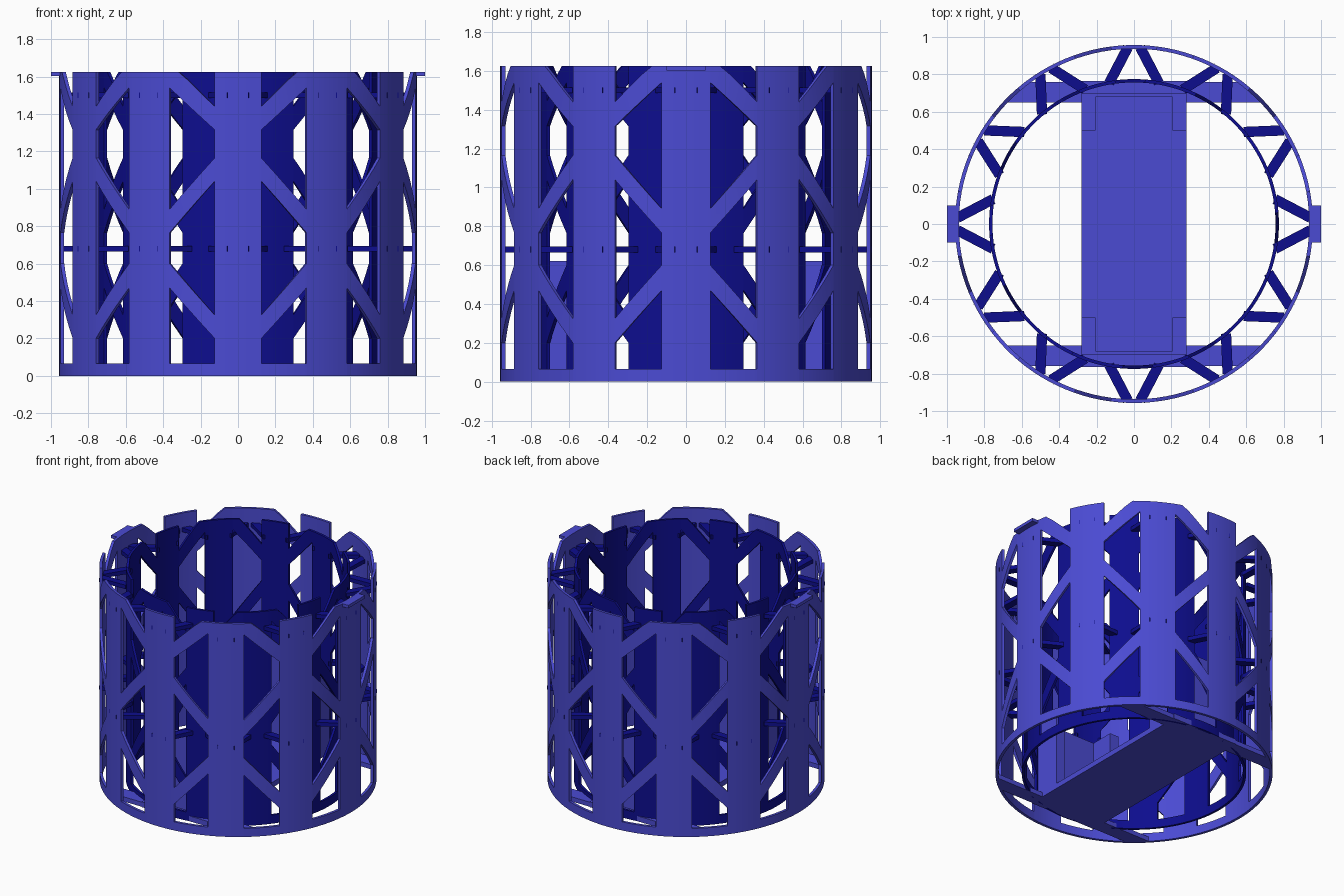
import bpy, bmesh, math
from mathutils import Vector, Matrix

if "Cube" in bpy.data.objects:
    bpy.data.objects.remove(bpy.data.objects["Cube"], do_unlink=True)

TOP = 1.625
RIM = 0.065


def material(name, rgb):
    m = bpy.data.materials.new(name)
    m.use_nodes = True
    m.diffuse_color = (*rgb, 1)
    m.node_tree.nodes["Principled BSDF"].inputs["Base Color"].default_value = (*rgb, 1)
    return m


LIGHT = material("light blue", (0.07, 0.07, 0.65))
DARK = material("dark blue", (0.004, 0.004, 0.27))


def finish(name, bm, mat, smooth=False):
    bmesh.ops.recalc_face_normals(bm, faces=bm.faces)
    mesh = bpy.data.meshes.new(name)
    bm.to_mesh(mesh)
    bm.free()
    mesh.materials.append(mat)
    ob = bpy.data.objects.new(name, mesh)
    bpy.context.collection.objects.link(ob)
    if smooth:
        bpy.ops.object.select_all(action="DESELECT")
        ob.select_set(True)
        bpy.context.view_layer.objects.active = ob
        bpy.ops.object.shade_smooth_by_angle(angle=math.radians(30))
    return ob


def polar(r, deg, z):
    a = math.radians(deg)
    return Vector((r * math.sin(a), -r * math.cos(a), z))


def slab(bm, r_out, r_in, start, end, low, high, steps=5):
    """Curved slab; low and high are (z at start, z at end)."""
    rings = []
    for i in range(steps + 1):
        t = i / steps
        a = start + (end - start) * t
        zl = low[0] + (low[1] - low[0]) * t
        zh = min(TOP, high[0] + (high[1] - high[0]) * t)
        rings.append([bm.verts.new(polar(r, a, z)) for r, z in
                      ((r_out, zl), (r_out, zh), (r_in, zh), (r_in, zl))])
    for p, q in zip(rings, rings[1:]):
        for k in range(4):
            n = (k + 1) % 4
            bm.faces.new((p[k], p[n], q[n], q[k]))
    bm.faces.new(rings[0])
    bm.faces.new(rings[-1][::-1])


# Struts between a plain column and a flared column:
# (low, high) heights at the plain side, then at the flared side
STRUTS = [((1.315, 1.44), (1.54, 1.68)),
          ((1.04, 1.165), (0.765, 0.89)),
          ((0.20, 0.325), (0.47, 0.60))]


def lattice(name, r_out, r_in, turn, mat):
    bm = bmesh.new()
    for k in range(12):
        c = turn + 30 * k
        slab(bm, r_out, r_in, c - 7.5, c + 7.5, (0, 0), (TOP, TOP))
        slab(bm, r_out, r_in, c + 7.5, c + 22.5, (0, 0), (RIM, RIM))
        for plain, flared in STRUTS:
            s, e = (plain, flared) if k % 2 == 0 else (flared, plain)
            slab(bm, r_out, r_in, c + 7.5, c + 22.5, (s[0], e[0]), (s[1], e[1]))
    return finish(name, bm, mat, smooth=True)


def add_box(bm, x0, x1, y0, y1, z0, z1):
    size = Matrix.Diagonal((x1 - x0, y1 - y0, z1 - z0, 1))
    mid = Matrix.Translation(((x0 + x1) / 2, (y0 + y1) / 2, (z0 + z1) / 2))
    bmesh.ops.create_cube(bm, size=1, matrix=mid @ size)


# Outer and inner lattice shells
lattice("outer_lattice", 0.957, 0.937, 0, LIGHT)
lattice("inner_lattice", 0.775, 0.757, 15, DARK)

# Spokes in V pairs joining the shells
for level, z in (("middle", 0.68), ("upper", 1.5)):
    bm = bmesh.new()
    for k in range(12):
        for side in (-1, 1):
            a = polar(0.945, 30 * k + side * 2, z)
            b = polar(0.765, 30 * k + side * 10, z)
            d = b - a
            mat = (Matrix.Translation((a + b) / 2)
                   @ Matrix.Rotation(math.atan2(d.y, d.x), 4, "Z")
                   @ Matrix.Diagonal((d.length, 0.055, 0.03, 1)))
            bmesh.ops.create_cube(bm, size=1, matrix=mat)
    finish(level + "_spokes", bm, DARK)

# Base plate across the middle
bm = bmesh.new()
add_box(bm, -0.28, 0.28, -0.765, 0.765, 0, 0.04)
finish("base_plate", bm, LIGHT)

for s, where in ((-1, "front"), (1, "back")):
    # Cross bar trimmed to the outer shell
    bm = bmesh.new()
    pts = [(-0.68, 0.65), (0.68, 0.65), (0.56, 0.76), (-0.56, 0.76)]
    face = bm.faces.new([bm.verts.new((x, s * y, 0)) for x, y in pts])
    up = bmesh.ops.extrude_face_region(bm, geom=[face])
    bmesh.ops.translate(bm, vec=(0, 0, 0.035),
                        verts=[v for v in up["geom"] if isinstance(v, bmesh.types.BMVert)])
    finish(where + "_cross_bar", bm, LIGHT)

    # Upright bracket with two side wings
    bm = bmesh.new()
    y0, y1 = sorted((s * 0.68, s * 0.70))
    add_box(bm, -0.28, 0.28, y0, y1, 0.04, 0.62)
    y0, y1 = sorted((s * 0.50, s * 0.68))
    for x in (-0.28, 0.205):
        add_box(bm, x, x + 0.075, y0, y1, 0.04, 0.62)
    finish(where + "_bracket", bm, LIGHT)

# Rim tabs on both sides
for s, where in ((-1, "right"), (1, "left")):
    bm = bmesh.new()
    x0, x1 = sorted((s * 0.94, s * 1.0))
    add_box(bm, x0, x1, -0.1, 0.1, 1.602, TOP)
    finish(where + "_tab", bm, LIGHT)
